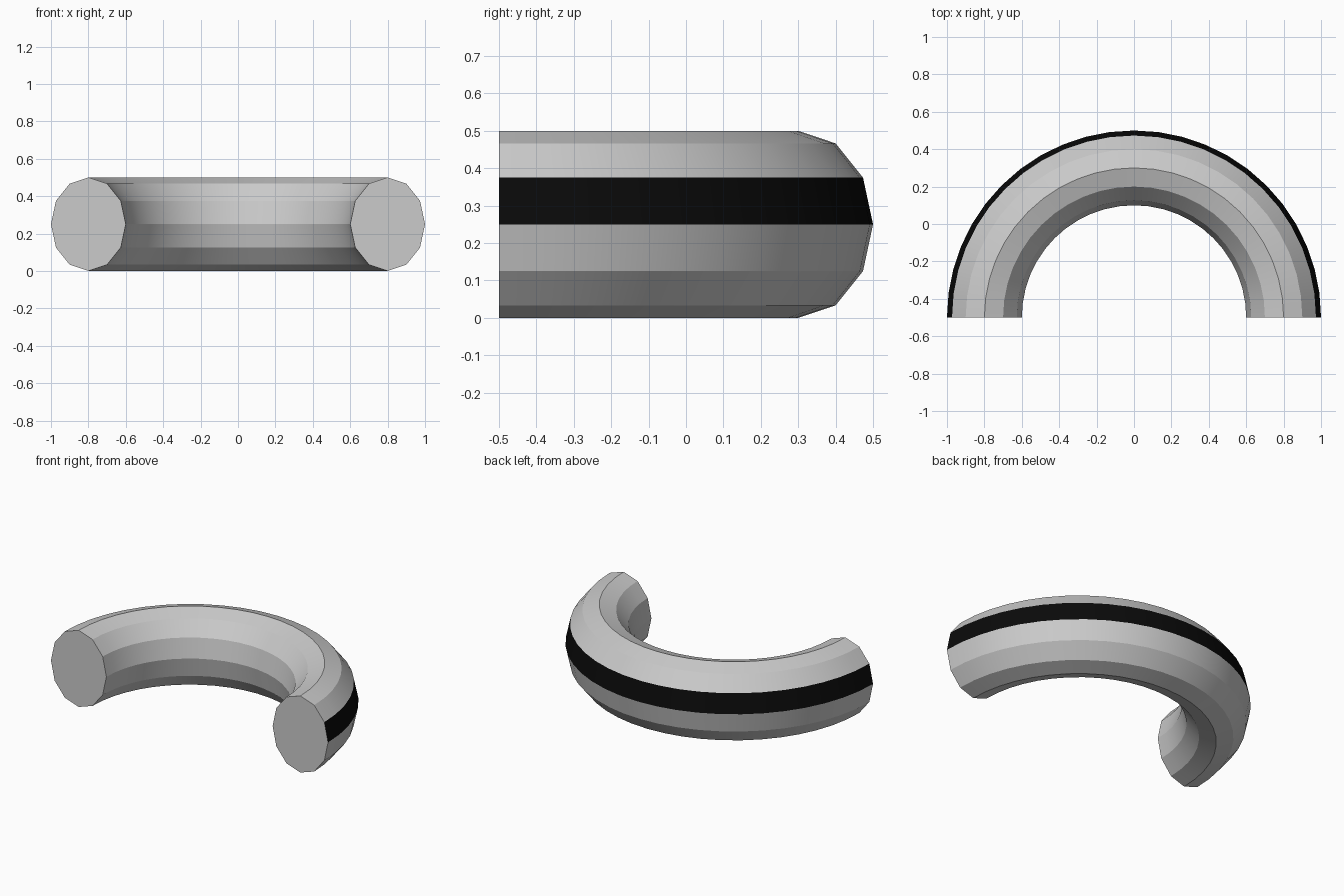
import bpy, bmesh, math

if "Cube" in bpy.data.objects:
    bpy.data.objects.remove(bpy.data.objects["Cube"])

SEGMENTS = 24      # steps along the half ring
SIDES = 12         # sides of the oval cross-section
RING, RX, RZ = 0.8, 0.2, 0.25


def material(name, rgb):
    m = bpy.data.materials.new(name)
    m.diffuse_color = (*rgb, 1)
    m.use_nodes = True
    m.node_tree.nodes["Principled BSDF"].inputs["Base Color"].default_value = m.diffuse_color
    return m


light_grey = material("light grey", (0.6, 0.6, 0.6))
black = material("black", (0.003, 0.003, 0.003))

# Half ring: oval section swept through 180 degrees
bm = bmesh.new()
rings = []
for i in range(SEGMENTS + 1):
    a = math.pi * i / SEGMENTS
    ring = []
    for j in range(SIDES):
        t = 2 * math.pi * j / SIDES
        r = RING + RX * math.cos(t)
        ring.append(bm.verts.new((r * math.cos(a), r * math.sin(a) - 0.5,
                                  RZ + RZ * math.sin(t))))
    rings.append(ring)

for a, b in zip(rings, rings[1:]):
    for j in range(SIDES):
        k = (j + 1) % SIDES
        f = bm.faces.new((a[j], a[k], b[k], b[j]))
        f.smooth = True
        # Black stripe just above the outer equator
        f.material_index = 1 if j == 0 else 0

# Flat end caps
bm.faces.new(rings[0])
bm.faces.new(rings[-1])
bmesh.ops.recalc_face_normals(bm, faces=bm.faces)

mesh = bpy.data.meshes.new("half_ring")
bm.to_mesh(mesh)
bm.free()
mesh.materials.append(light_grey)
mesh.materials.append(black)
half_ring = bpy.data.objects.new("half_ring", mesh)
bpy.context.collection.objects.link(half_ring)

# Crisp edges between the bands, smooth along the sweep
bpy.context.view_layer.objects.active = half_ring
half_ring.select_set(True)
bpy.ops.object.shade_smooth_by_angle(angle=math.radians(20))
